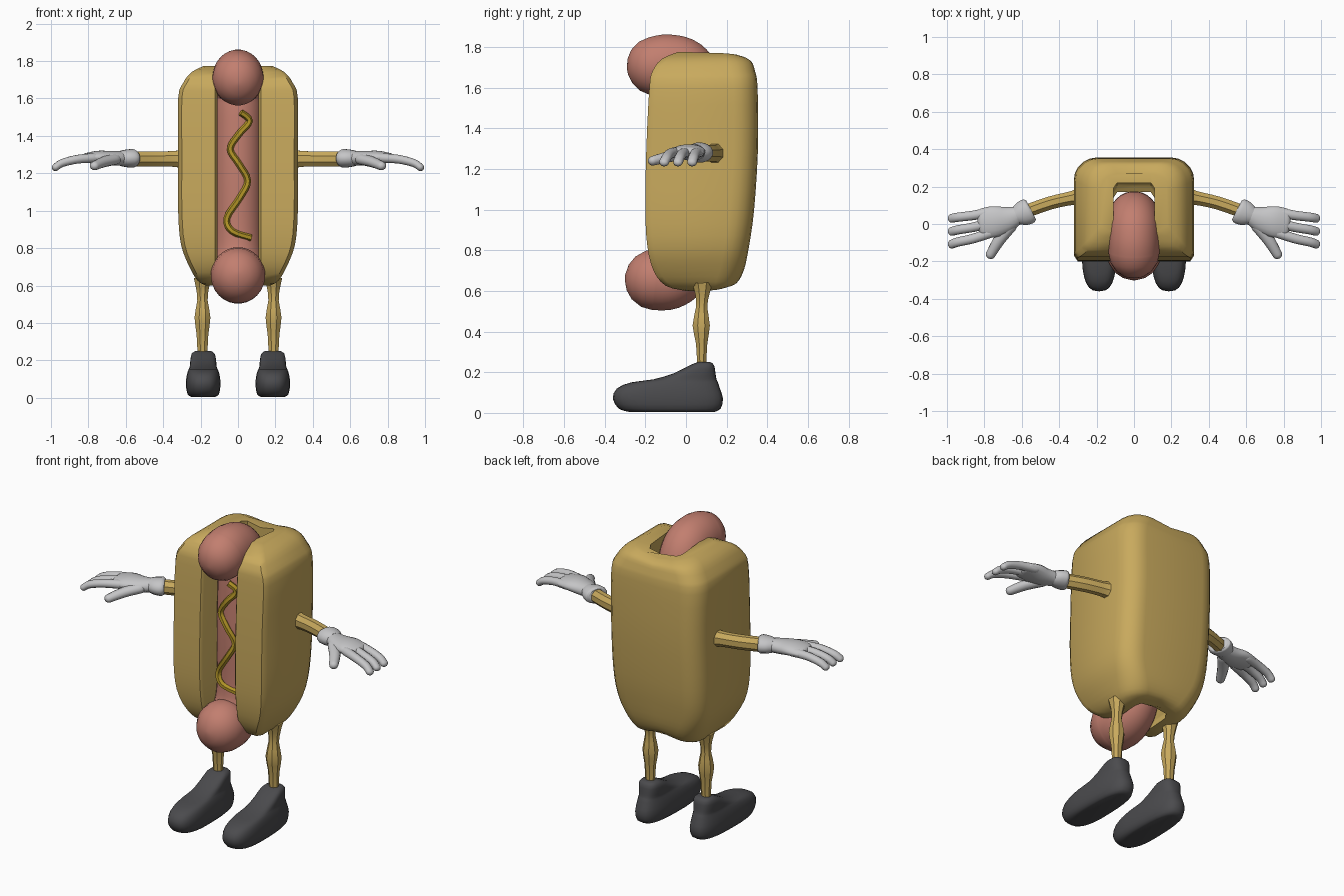
import bpy, bmesh, math
from mathutils import Vector

if "Cube" in bpy.data.objects:
    bpy.data.objects.remove(bpy.data.objects["Cube"], do_unlink=True)


def material(name, r, g, b):
    m = bpy.data.materials.new(name)
    m.use_nodes = True
    m.diffuse_color = (r, g, b, 1)
    bsdf = m.node_tree.nodes["Principled BSDF"]
    bsdf.inputs["Base Color"].default_value = (r, g, b, 1)
    bsdf.inputs["Roughness"].default_value = 0.7
    return m


BUN = material("bun_tan", 0.58, 0.40, 0.11)
SAUSAGE = material("sausage_pink", 0.54, 0.21, 0.16)
MUSTARD = material("mustard_yellow", 0.45, 0.30, 0.02)
GLOVE = material("glove_grey", 0.56, 0.56, 0.57)
SHOE = material("shoe_charcoal", 0.07, 0.07, 0.075)


def smooth(rows, steps):
    """Interpolate rows of numbers with a Catmull-Rom spline."""
    rows = [Vector(r) for r in rows]
    out = []
    for i in range(len(rows) - 1):
        a, b = rows[max(i - 1, 0)], rows[i]
        c, d = rows[i + 1], rows[min(i + 2, len(rows) - 1)]
        for k in range(steps):
            t = k / steps
            out.append(0.5 * (2 * b + (c - a) * t + (2 * a - 5 * b + 4 * c - d) * t * t
                              + (3 * b - a - 3 * c + d) * t ** 3))
    return out + [rows[-1]]


def loft(name, rings, mat, angle=40):
    """Skin a stack of equal rings and cap both ends."""
    bm = bmesh.new()
    loops = [[bm.verts.new(p) for p in ring] for ring in rings]
    n = len(loops[0])
    for lo, hi in zip(loops, loops[1:]):
        for i in range(n):
            j = (i + 1) % n
            bm.faces.new((lo[i], lo[j], hi[j], hi[i]))
    bm.faces.new(loops[0][::-1])
    bm.faces.new(loops[-1])
    bmesh.ops.recalc_face_normals(bm, faces=bm.faces)
    mesh = bpy.data.meshes.new(name)
    bm.to_mesh(mesh)
    bm.free()
    ob = bpy.data.objects.new(name, mesh)
    bpy.context.collection.objects.link(ob)
    mesh.materials.append(mat)
    bpy.ops.object.select_all(action="DESELECT")
    ob.select_set(True)
    bpy.context.view_layer.objects.active = ob
    bpy.ops.object.shade_smooth_by_angle(angle=math.radians(angle))
    return ob


def tube(name, rows, side, mat, sides=16, steps=4, rounded=True, angle=50):
    """Sweep an ellipse; each row is x, y, z, radius along side, other radius."""
    rows = smooth(rows, steps)
    pts = [r.xyz for r in [Vector(q[:3]) for q in rows]]
    side = Vector(side)
    rings = []

    def ring(c, t, a, b):
        u = (side - t * side.dot(t)).normalized()
        v = t.cross(u)
        angles = [math.tau * (k + 0.5) / sides for k in range(sides)]
        rings.append([c + u * a * math.cos(w) + v * b * math.sin(w) for w in angles])

    last = len(rows) - 1
    for i, (p, r) in enumerate(zip(pts, rows)):
        t = (pts[min(i + 1, last)] - pts[max(i - 1, 0)]).normalized()
        cap = [math.radians(d) for d in (85, 65, 45, 22)] if rounded else []
        reach = min(r[3], r[4])
        if i == 0:
            for w in cap:
                ring(p - t * reach * math.sin(w), t, r[3] * math.cos(w), r[4] * math.cos(w))
        ring(p, t, r[3], r[4])
        if i == last:
            for w in reversed(cap):
                ring(p + t * reach * math.sin(w), t, r[3] * math.cos(w), r[4] * math.cos(w))
    return loft(name, rings, mat, angle)


# Bun: U-shaped outline stacked upward (height, half width, front, back)
def bun_ring(z, w, front, back):
    slot, floor, r = 0.11, min(0.22, back - 0.04), min(0.12, w / 2)
    half = [(0, floor), (slot - 0.02, floor), (slot, floor - 0.03), (slot, front + 0.015),
            (slot + 0.012, front), (w - 0.02, front), (w, front + 0.03)]
    for k in range(6):
        a = math.pi / 10 * k
        half.append((w - r + r * math.cos(a), back - r + r * math.sin(a)))
    half.append((0, back))
    outline = half + [(-x, y) for x, y in half[-2:0:-1]]
    pull = 0.04 * ((z - 1.19) / 0.585) ** 9
    ring = []
    for x, y in outline:
        dip = max(0, 1 - abs(x) / 0.22) * min(1, max(0, (y - 0.1) / 0.1))
        ring.append((x, y, z - pull * dip))
    return ring


bun_levels = [(0.60, 0.17, 0.0, 0.21), (0.625, 0.215, -0.10, 0.25), (0.70, 0.26, -0.16, 0.285),
              (0.82, 0.305, -0.19, 0.31), (1.0, 0.32, -0.2, 0.335), (1.3, 0.32, -0.195, 0.354),
              (1.6, 0.32, -0.18, 0.352), (1.68, 0.295, -0.165, 0.34),
              (1.74, 0.25, -0.12, 0.32), (1.775, 0.18, -0.04, 0.27)]
loft("bun", [bun_ring(*lv) for lv in smooth(bun_levels, 3)], BUN)

# Sausage bending forward at both ends
tube("sausage", [(0, -0.155, 0.655, 0.146, 0.15), (0, -0.08, 0.655, 0.142, 0.146),
                 (0, -0.01, 0.71, 0.135, 0.138), (0, 0.02, 0.85, 0.13, 0.13),
                 (0, 0.02, 1.2, 0.13, 0.13), (0, 0.03, 1.5, 0.13, 0.13),
                 (0, 0.04, 1.62, 0.132, 0.135), (0, -0.01, 1.695, 0.135, 0.145),
                 (0, -0.09, 1.715, 0.136, 0.147), (0, -0.155, 1.705, 0.136, 0.145)],
     (1, 0, 0), SAUSAGE, sides=28, steps=5)

# Mustard squiggle lying on the sausage
squiggle = [(0.015, 1.525), (0.062, 1.48), (0.005, 1.41), (-0.042, 1.33), (0.005, 1.25),
            (0.052, 1.16), (0.01, 1.07), (-0.06, 0.96), (-0.03, 0.89), (0.07, 0.855)]
tube("mustard", [(x, 0.015 - math.sqrt(0.13 ** 2 - x * x), z, 0.02, 0.018) for x, z in squiggle],
     (0, 1, 0), MUSTARD, sides=6, rounded=False, angle=35)


def shoe_ring(cx, z, front, back, w):
    ring = []
    for k in range(28):
        a = math.tau * k / 28
        c, s = math.cos(a), math.sin(a)
        x = math.copysign(abs(c) ** 0.72, c) * w
        y = math.copysign(abs(s) ** 0.72, s)
        heel = 1 - 0.14 * (y + 1) / 2
        ring.append((cx + x * heel, (front + back) / 2 + y * (back - front) / 2, z))
    return ring


shoe_levels = [(0.005, -0.28, 0.14, 0.07), (0.02, -0.33, 0.17, 0.09), (0.07, -0.36, 0.182, 0.099),
               (0.12, -0.34, 0.167, 0.094), (0.15, -0.27, 0.157, 0.084),
               (0.165, -0.16, 0.15, 0.077), (0.195, -0.06, 0.145, 0.074),
               (0.235, 0.02, 0.138, 0.066), (0.25, 0.06, 0.12, 0.045)]

# Limbs, made for each side
for label, s in (("left", 1), ("right", -1)):
    def limb(part, rows, side, mat, **options):
        tube(f"{label}_{part}", [(s * r[0], *r[1:]) for r in rows], side, mat, **options)

    limb("arm", [(0.29, 0.145, 1.277, 0.055, 0.06), (0.335, 0.138, 1.277, 0.04, 0.046),
                 (0.45, 0.112, 1.277, 0.038, 0.044), (0.58, 0.066, 1.277, 0.038, 0.044)],
         (0, 1, 0), BUN, sides=8, steps=3, rounded=False, angle=30)
    limb("leg", [(0.19, 0.08, 0.64, 0.05, 0.055), (0.19, 0.08, 0.585, 0.037, 0.038),
                 (0.19, 0.077, 0.52, 0.03, 0.03), (0.19, 0.075, 0.43, 0.046, 0.046),
                 (0.19, 0.077, 0.34, 0.034, 0.03), (0.19, 0.077, 0.2, 0.027, 0.022)],
         (1, 0, 0), BUN, sides=8, steps=2, rounded=False, angle=30)
    # Glove: cuff, palm, thumb and three drooping fingers
    limb("cuff", [(0.55, 0.075, 1.28, 0.058, 0.042), (0.565, 0.068, 1.28, 0.07, 0.05),
                  (0.60, 0.056, 1.28, 0.066, 0.047), (0.63, 0.045, 1.28, 0.05, 0.04)],
         (0, 1, 0), GLOVE, rounded=False)
    limb("palm", [(0.61, 0.052, 1.28, 0.045, 0.038), (0.68, 0.025, 1.28, 0.07, 0.04),
                  (0.75, 0.012, 1.285, 0.085, 0.036), (0.81, 0.005, 1.282, 0.08, 0.027)],
         (0, 1, 0), GLOVE)
    limb("thumb", [(0.66, -0.01, 1.275, 0.035, 0.03), (0.72, -0.085, 1.26, 0.032, 0.028),
                   (0.767, -0.163, 1.24, 0.026, 0.024)], (1, 0, 0), GLOVE, sides=12)
    for finger, base, tip in (("little", 0.062, 0.03), ("middle", 0.005, -0.04),
                              ("index", -0.048, -0.108)):
        limb(finger + "_finger", [(0.77, base, 1.282, 0.028, 0.026),
                                  (0.86, base * 0.5 + tip * 0.5, 1.275, 0.026, 0.024),
                                  (0.94, base * 0.2 + tip * 0.8, 1.255, 0.025, 0.022),
                                  (0.975, tip, 1.232, 0.024, 0.02)],
             (0, 1, 0), GLOVE, sides=12)
    loft(label + "_shoe", [shoe_ring(s * 0.186, *lv) for lv in smooth(shoe_levels, 2)],
         SHOE, angle=60)
